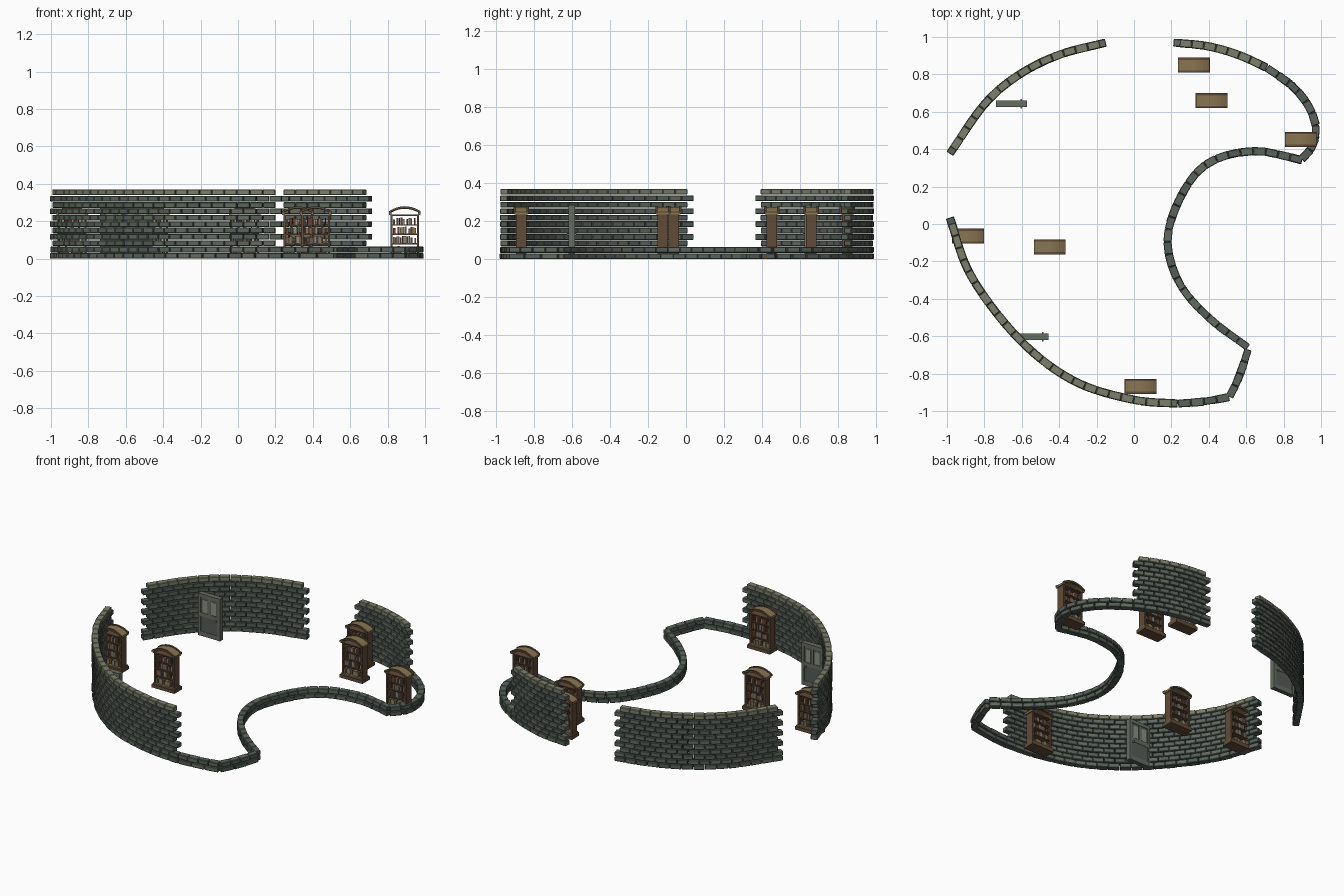
import bpy, bmesh, math, random
from mathutils import Vector, Matrix

if "Cube" in bpy.data.objects:
    bpy.data.objects.remove(bpy.data.objects["Cube"])

random.seed(4)


def mat(name, rgb):
    m = bpy.data.materials.new(name)
    m.diffuse_color = (*rgb, 1)
    m.use_nodes = True
    m.node_tree.nodes["Principled BSDF"].inputs["Base Color"].default_value = m.diffuse_color
    return m


STONE = [mat("stone_%d" % i, c) for i, c in enumerate(
    [(.10, .125, .105), (.085, .11, .095), (.12, .145, .115), (.20, .21, .145)])]
WOOD = [mat("dark_wood", (.12, .07, .04)), mat("tan_wood", (.25, .18, .085)),
        mat("book_red", (.14, .05, .035)), mat("book_grey", (.11, .12, .12)),
        mat("book_cream", (.30, .24, .15))]
DOOR = [mat("door_frame", (.13, .155, .12)), mat("door_panel", (.09, .11, .095)),
        mat("door_glass", (.27, .28, .21))]


def box(bm, center, size, mi=0, rot=0):
    m = Matrix.Translation(center) @ Matrix.Rotation(rot, 4, 'Z') @ Matrix.Diagonal((*size, 1))
    g = bmesh.ops.create_cube(bm, size=1, matrix=m)
    for f in {f for v in g['verts'] for f in v.link_faces}:
        f.material_index = mi


def finish(bm, name, mats, loc=(0, 0, 0), bevel=0):
    bmesh.ops.recalc_face_normals(bm, faces=bm.faces)
    me = bpy.data.meshes.new(name)
    bm.to_mesh(me)
    bm.free()
    for m in mats:
        me.materials.append(m)
    ob = bpy.data.objects.new(name, me)
    ob.location = loc
    bpy.context.collection.objects.link(ob)
    if bevel:
        b = ob.modifiers.new("bevel", 'BEVEL')
        b.width, b.segments = bevel, 1
    return ob


# --- smooth path through a few points, sampled by distance
def dense_path(pts):
    p = [Vector(q) for q in pts]
    p = [2 * p[0] - p[1]] + p + [2 * p[-1] - p[-2]]
    out = []
    for i in range(1, len(p) - 2):
        a, b, c, d = p[i - 1:i + 3]
        for k in range(24):
            t = k / 24
            out.append(.5 * (2 * b + (c - a) * t + (2 * a - 5 * b + 4 * c - d) * t * t
                             + (3 * b - a - 3 * c + d) * t ** 3))
    out.append(p[-2])
    cum = [0]
    for a, b in zip(out, out[1:]):
        cum.append(cum[-1] + (b - a).length)

    def at(s):
        i = 0
        while i < len(cum) - 2 and cum[i + 1] < s:
            i += 1
        return out[i].lerp(out[i + 1], (s - cum[i]) / (cum[i + 1] - cum[i]))
    return at, cum[-1]


PITCH, BRICK_H, THICK, HALF = .034, .029, .042, .034


# --- running-bond brick wall; alternate courses stick out at the ends
def wall(name, pts, courses):
    at, length = dense_path(pts)
    n = max(2, round((length - 2 * HALF) / (2 * HALF)))
    bm = bmesh.new()
    for c in range(courses):
        inset = HALF if c % 2 == 0 and c > 1 else 0
        count = n if c % 2 == 0 else n + 1
        step = (length - 2 * inset) / count
        for k in range(count):
            a, b = at(inset + k * step), at(inset + (k + 1) * step)
            d, mid = b - a, (a + b) / 2
            mi = 3 if c == 10 else random.randrange(3)
            box(bm, (mid.x, mid.y, c * PITCH + BRICK_H / 2),
                (d.length - .002, THICK + random.uniform(-.004, .003), BRICK_H + .001),
                mi, math.atan2(d.y, d.x))
    return finish(bm, name, STONE, bevel=.003)


wall("back_left_wall", [(-.985, .375), (-.80, .64), (-.62, .795), (-.40, .905), (-.15, .97)], 11)
wall("front_left_wall", [(-.985, .035), (-.87, -.28), (-.61, -.62), (-.32, -.84),
                         (0, -.94), (.235, -.96)], 11)
wall("back_right_wall", [(.21, .97), (.40, .95), (.57, .90), (.71, .835)], 11)
wall("low_front_wall", [(.235, -.96), (.37, -.95), (.51, -.925)], 2)
wall("low_corner_wall", [(.51, -.925), (.565, -.81), (.61, -.67)], 2)
wall("low_inner_wall", [(.61, -.66), (.41, -.51), (.25, -.33), (.18, -.12), (.215, .07),
                        (.33, .27), (.47, .36), (.65, .39), (.78, .37), (.90, .34)], 2)
wall("low_right_wall", [(.895, .345), (.945, .40), (.975, .50), (.94, .62), (.85, .735),
                        (.71, .835)], 2)


# --- arched slab for the bookcase crown
def arch(bm, half, z0, rise, t, y, depth, mi):
    n = 10
    prof = []
    for k in range(n + 1):
        x = half * (2 * k / n - 1)
        prof.append((x, z0 + rise * (1 - (x / half) ** 2)))
    prof += [(x, z - t) for x, z in reversed(prof)]
    rings = [[bm.verts.new((x, y + s * depth / 2, z)) for x, z in prof] for s in (-1, 1)]
    m = len(prof)
    faces = [bm.faces.new([rings[0][i], rings[0][(i + 1) % m], rings[1][(i + 1) % m], rings[1][i]])
             for i in range(m)]
    for r in rings:
        faces += [bm.faces.new([r[i], r[i + 1], r[m - 2 - i], r[m - 1 - i]]) for i in range(n)]
    for f in faces:
        f.material_index = mi


# --- open bookcase: plinth, sides, shelves, books, cornice, arched crown
def bookcase_mesh():
    bm = bmesh.new()
    box(bm, (0, 0, .011), (.17, .08, .022), 0)
    box(bm, (0, 0, .026), (.16, .07, .008), 1)
    for s in (-1, 1):
        box(bm, (s * .071, 0, .13), (.012, .056, .21), 0)
        box(bm, (s * .077, 0, .24), (.014, .07, .012), 1)
        arch(bm, .085, .253, .027, .012, s * .034, .012, 0)
    arch(bm, .083, .249, .026, .009, 0, .06, 1)
    for z in (.08, .13, .18, .232):
        box(bm, (0, 0, z), (.136, .056, .007), 0)
    for z in (.030, .0835, .1335, .1835):
        x = -.063
        while x < .052:
            w, h = random.uniform(.007, .013), random.uniform(.026, .038)
            if random.random() > .2:
                box(bm, (x + w / 2, 0, z + h / 2), (w - .001, random.uniform(.036, .048), h),
                    random.randint(1, 4))
            x += w
    return bm


case = finish(bookcase_mesh(), "bookcase_1", WOOD, (.32, .85, 0))
for i, (x, y) in enumerate([(.415, .66), (.892, .452), (-.887, -.065), (-.45, -.122), (.035, -.868)]):
    ob = bpy.data.objects.new("bookcase_%d" % (i + 2), case.data)
    ob.location = (x, y, 0)
    bpy.context.collection.objects.link(ob)


# --- door: frame bars, two upper lights, lower panel, handles both sides
def door(name, loc):
    bm = bmesh.new()
    for s in (-1, 1):
        box(bm, (s * .073, 0, .143), (.018, .034, .286), 0)
        box(bm, (s * .0325, 0, .205), (.047, .022, .095), 2)
        box(bm, (.052, s * .019, .13), (.010, .012, .010), 2)
    box(bm, (0, 0, .274), (.164, .034, .024), 0)
    box(bm, (0, 0, .135), (.13, .026, .27), 1)
    for z, h in ((.015, .03), (.145, .025)):
        box(bm, (0, 0, z), (.13, .030, h), 0)
    box(bm, (0, 0, .205), (.016, .030, .12), 0)
    for s in (-1, 1):
        box(bm, (s * .0325, 0, .205), (.036, .029, .085), 2)
    finish(bm, name, DOOR, loc)


door("back_door", (-.655, .642, 0))
door("front_door", (-.54, -.602, 0))
